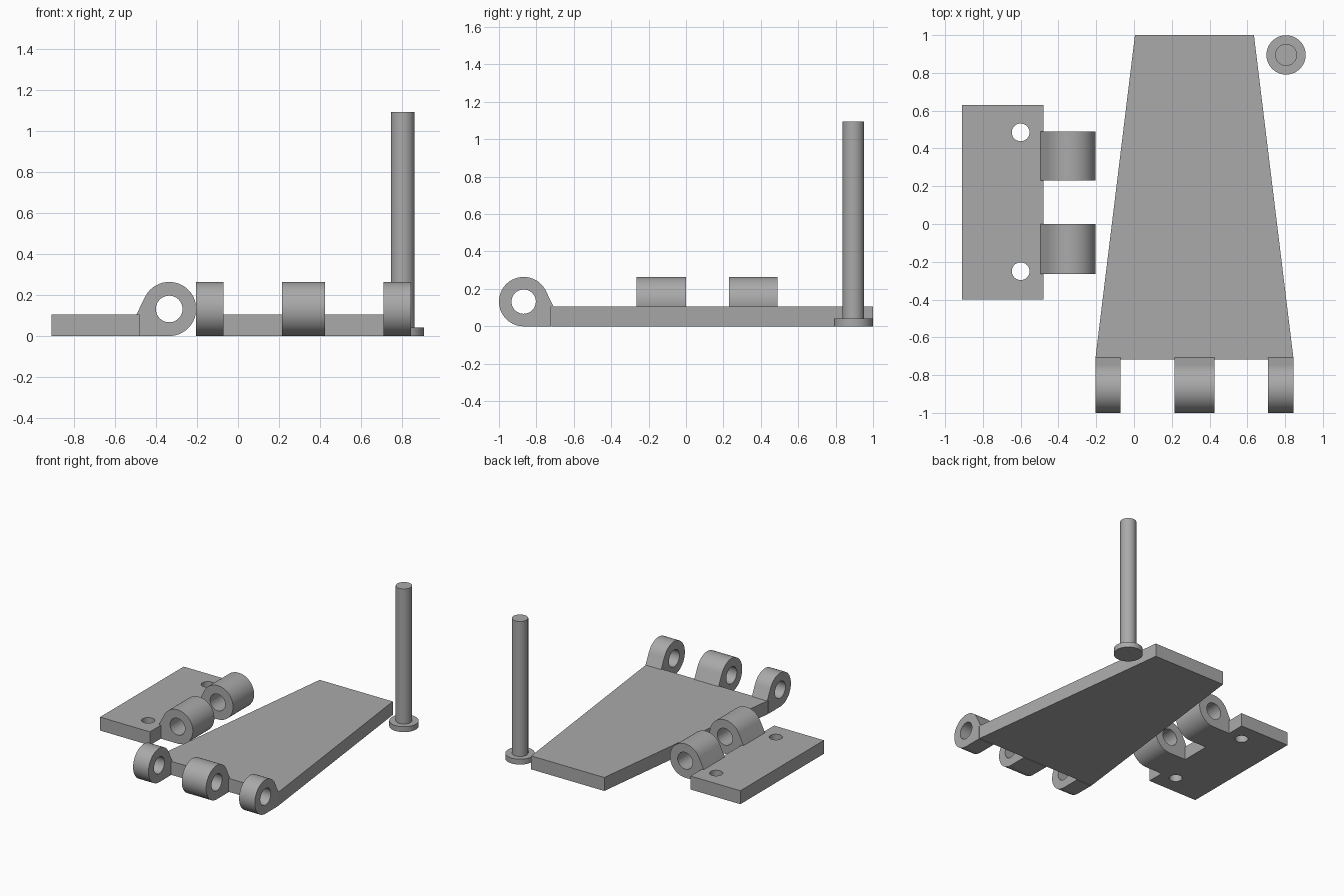
import bpy
import bmesh
from math import radians, cos, sin

cube = bpy.data.objects.get("Cube")
if cube:
    bpy.data.objects.remove(cube)

STEEL = bpy.data.materials.new("plain grey")
STEEL.use_nodes = True
GREY = (0.4, 0.4, 0.4, 1)
STEEL.diffuse_color = GREY
STEEL.node_tree.nodes["Principled BSDF"].inputs["Base Color"].default_value = GREY

PLATE = 0.105    # leaf thickness
BARREL = 0.132   # knuckle radius
BORE = 0.065     # pin hole radius


def arc(cx, cy, r, start=0, end=360, steps=48):
    """Points along an arc; a full circle leaves out the repeated end point."""
    count = steps if abs(end - start) == 360 else steps + 1
    angles = [radians(start + (end - start) * i / steps) for i in range(count)]
    return [(cx + r * cos(a), cy + r * sin(a)) for a in angles]


def extrude(name, loops, thickness, location, rotation=(0, 0, 0)):
    """Solid from a flat outline (first loop) with holes (other loops)."""
    curve = bpy.data.curves.new(name, "CURVE")
    curve.dimensions = "2D"
    curve.fill_mode = "BOTH"
    curve.extrude = thickness / 2
    for loop in loops:
        spline = curve.splines.new("POLY")
        spline.points.add(len(loop) - 1)
        for point, (x, y) in zip(spline.points, loop):
            point.co = (x, y, 0, 1)
        spline.use_cyclic_u = True
    obj = bpy.data.objects.new(name, curve)
    bpy.context.collection.objects.link(obj)
    obj.location = location
    obj.rotation_euler = [radians(a) for a in rotation]
    bpy.ops.object.select_all(action="DESELECT")
    obj.select_set(True)
    bpy.context.view_layer.objects.active = obj
    bpy.ops.object.convert(target="MESH")
    obj = bpy.context.object
    # Weld caps to walls
    bm = bmesh.new()
    bm.from_mesh(obj.data)
    bmesh.ops.remove_doubles(bm, verts=bm.verts, dist=0.0001)
    bmesh.ops.recalc_face_normals(bm, faces=bm.faces)
    bm.to_mesh(obj.data)
    bm.free()
    obj.data.materials.clear()
    obj.data.materials.append(STEEL)
    bpy.ops.object.shade_smooth_by_angle(angle=radians(30))
    return obj


# Knuckle side profile: barrel with a sloped web down to the leaf
knuckle = arc(0, BARREL, BARREL, 270, 24) + [(0.16, PLATE), (0.145, PLATE), (0.145, 0)]
knuckle_loops = [knuckle, arc(0, BARREL, BORE)]

# Small leaf with two screw holes
leaf = [(-0.91, -0.4), (-0.48, -0.4), (-0.48, 0.63), (-0.91, 0.63)]
holes = [arc(-0.6, y, 0.047, steps=32) for y in (-0.25, 0.485)]
extrude("small_leaf", [leaf] + holes, PLATE, (0, 0, PLATE / 2))
for i, (y0, y1) in enumerate([(-0.265, 0.0), (0.23, 0.49)]):
    extrude(f"small_leaf_knuckle_{i + 1}", knuckle_loops, y1 - y0,
            (-0.336, (y0 + y1) / 2, 0), (90, 0, 180))

# Long tapered leaf with three knuckles on its front edge
strap = [(-0.205, -0.718), (0.845, -0.718), (0.635, 1.0), (0.005, 1.0)]
extrude("tapered_leaf", [strap], PLATE, (0, 0, PLATE / 2))
for i, (x0, x1) in enumerate([(-0.205, -0.072), (0.215, 0.425), (0.71, 0.845)]):
    extrude(f"tapered_leaf_knuckle_{i + 1}", knuckle_loops, x1 - x0,
            ((x0 + x1) / 2, -0.868, 0), (90, 0, 90))

# Hinge pin standing on its head
HEAD, TOP = 0.042, 1.095
extrude("pin_head", [arc(0, 0, 0.104)], HEAD, (0.805, 0.895, HEAD / 2))
extrude("pin_shaft", [arc(0, 0, 0.058)], TOP - HEAD, (0.805, 0.895, (TOP + HEAD) / 2))
